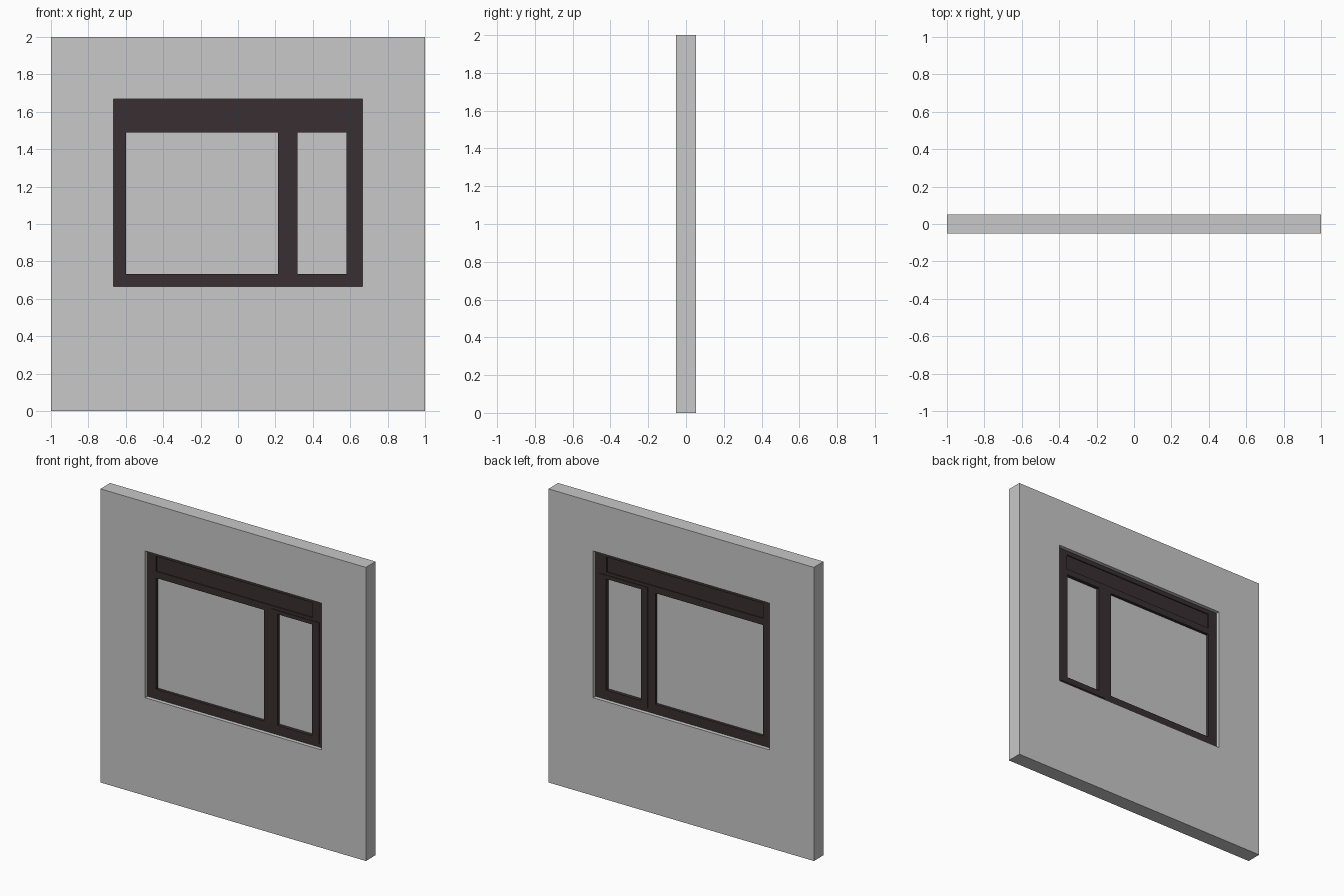
import bpy, bmesh

if "Cube" in bpy.data.objects:
    bpy.data.objects.remove(bpy.data.objects["Cube"])


def material(name, rgb):
    m = bpy.data.materials.new(name)
    m.diffuse_color = (*rgb, 1)
    m.use_nodes = True
    m.node_tree.nodes["Principled BSDF"].inputs["Base Color"].default_value = m.diffuse_color
    return m


GREY = material("light grey", (0.58, 0.58, 0.58))
BROWN = material("dark brown", (0.040, 0.028, 0.031))


def panel(name, outer, depth, mat, holes=()):
    """Upright slab (x0, x1, z0, z1), centred on y = 0, with rectangular through holes."""
    xs = sorted({v for r in (outer, *holes) for v in r[:2]})
    zs = sorted({v for r in (outer, *holes) for v in r[2:]})
    bm = bmesh.new()
    grid = {(x, z): bm.verts.new((x, -depth / 2, z)) for x in xs for z in zs}
    for x0, x1 in zip(xs, xs[1:]):
        for z0, z1 in zip(zs, zs[1:]):
            cx, cz = (x0 + x1) / 2, (z0 + z1) / 2
            if not any(h[0] < cx < h[1] and h[2] < cz < h[3] for h in holes):
                bm.faces.new([grid[k] for k in ((x0, z0), (x1, z0), (x1, z1), (x0, z1))])
    bmesh.ops.delete(bm, geom=[v for v in bm.verts if not v.link_faces], context='VERTS')
    # extrude to full depth, keeping the front sheet
    ext = bmesh.ops.extrude_face_region(bm, geom=bm.faces[:], use_keep_orig=True)
    bmesh.ops.translate(bm, vec=(0, depth, 0),
                        verts=[g for g in ext["geom"] if isinstance(g, bmesh.types.BMVert)])
    bmesh.ops.recalc_face_normals(bm, faces=bm.faces[:])
    bmesh.ops.dissolve_limit(bm, angle_limit=0.01, verts=bm.verts[:], edges=bm.edges[:])
    me = bpy.data.meshes.new(name)
    bm.to_mesh(me)
    bm.free()
    me.materials.append(mat)
    ob = bpy.data.objects.new(name, me)
    bpy.context.collection.objects.link(ob)
    return ob


# Key rectangles: x0, x1, z0, z1
opening = (-0.665, 0.665, 0.667, 1.667)
large_pane = (-0.598, 0.213, 0.733, 1.49)
small_pane = (0.317, 0.58, 0.733, 1.49)
sash_edge = (0.27, 0.632, 0.693, 1.515)
header = (-0.598, 0.58, 1.535, 1.637)

# Wall with a window opening
panel("wall", (-1, 1, 0, 2), 0.104, GREY, [opening])

# Fixed frame, recessed from both wall faces
panel("window_frame", opening, 0.052, BROWN, [large_pane, sash_edge, header])

# Opening sash, slightly proud of the frame
panel("side_sash", sash_edge, 0.060, BROWN, [small_pane])

# Solid panel set into the head of the frame
panel("header_panel", header, 0.038, BROWN)

# Glass panes
panel("large_glass", large_pane, 0.012, GREY)
panel("small_glass", small_pane, 0.012, GREY)
